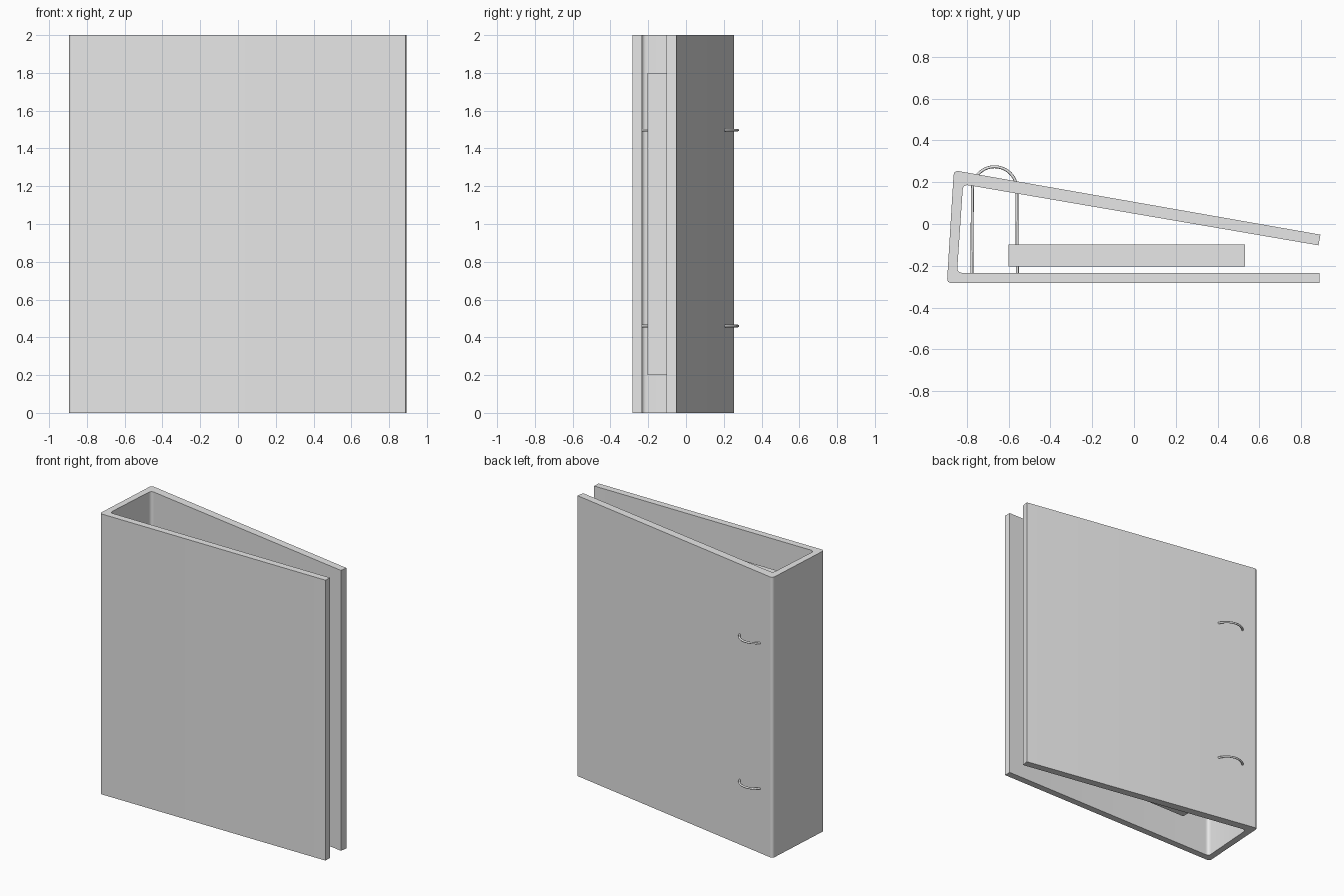
import bpy, bmesh, math
from mathutils import Vector

if "Cube" in bpy.data.objects:
    bpy.data.objects.remove(bpy.data.objects["Cube"])

grey = bpy.data.materials.new("light_grey")
grey.use_nodes = True
grey.diffuse_color = (0.8, 0.8, 0.8, 1)
grey.node_tree.nodes["Principled BSDF"].inputs["Base Color"].default_value = grey.diffuse_color


def add(name, data):
    data.materials.append(grey)
    obj = bpy.data.objects.new(name, data)
    bpy.context.collection.objects.link(obj)
    return obj


def rounded(corners, steps=5):
    """Outline from (x, y, radius) corners; each rounded corner is a small curve."""
    points = []
    for i, (x, y, r) in enumerate(corners):
        p = Vector((x, y))
        if r == 0:
            points.append(p)
            continue
        a = p + (Vector(corners[i - 1][:2]) - p).normalized() * r
        b = p + (Vector(corners[(i + 1) % len(corners)][:2]) - p).normalized() * r
        for k in range(steps + 1):
            t = k / steps
            points.append(a * (1 - t) ** 2 + p * 2 * t * (1 - t) + b * t ** 2)
    return points


def extrude(name, outline, bottom, top):
    bm = bmesh.new()
    base = bm.faces.new([bm.verts.new((p[0], p[1], bottom)) for p in outline])
    ext = bmesh.ops.extrude_face_region(bm, geom=[base])
    verts = [v for v in ext["geom"] if isinstance(v, bmesh.types.BMVert)]
    bmesh.ops.translate(bm, verts=verts, vec=(0, 0, top - bottom))
    bmesh.ops.recalc_face_normals(bm, faces=bm.faces)
    mesh = bpy.data.meshes.new(name)
    bm.to_mesh(mesh)
    bm.free()
    return add(name, mesh)


# Folder: front cover, spine and slanted back cover in one folded sheet
cover = extrude("binder_cover", rounded([
    (-0.895, -0.282, 0.022), (0.888, -0.282, 0), (0.888, -0.234, 0),
    (-0.847, -0.234, 0.028), (-0.818, 0.19, 0.028),
    (0.883, -0.102, 0), (0.892, -0.051, 0), (-0.862, 0.257, 0.025)]), 0, 2)
bpy.context.view_layer.objects.active = cover
cover.select_set(True)
bpy.ops.object.shade_smooth_by_angle(angle=math.radians(35))

# Stack of paper
extrude("paper_stack", [(-0.6, -0.204), (0.53, -0.204), (0.53, -0.099), (-0.6, -0.099)], 0.2, 1.8)


# Wire rings: two posts joined by an arch that pokes through the back cover
def ring(name, z):
    cx, cy, r = -0.667, 0.168, 0.106
    path = [(cx - r - 0.003, -0.24)]
    path += [(cx - r * math.cos(math.pi * k / 20), cy + r * math.sin(math.pi * k / 20))
             for k in range(21)]
    path.append((cx + r + 0.003, -0.24))
    curve = bpy.data.curves.new(name, "CURVE")
    curve.dimensions = "3D"
    curve.bevel_depth = 0.007
    curve.bevel_resolution = 2
    curve.use_fill_caps = True
    spline = curve.splines.new("POLY")
    spline.points.add(len(path) - 1)
    for point, (x, y) in zip(spline.points, path):
        point.co = (x, y, z, 1)
    add(name, curve)


ring("lower_ring", 0.46)
ring("upper_ring", 1.497)
